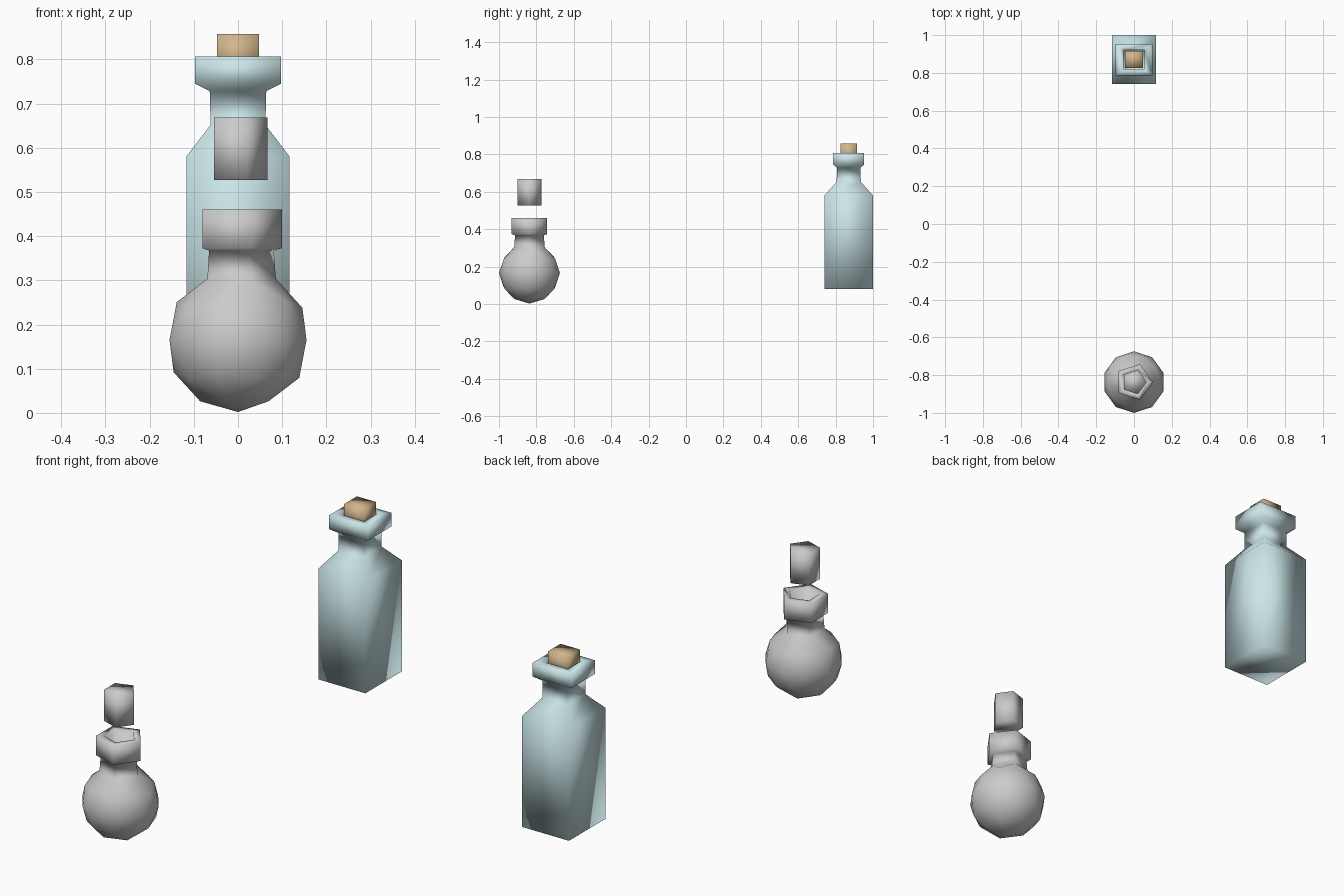
import bpy, bmesh, math

if "Cube" in bpy.data.objects:
    bpy.data.objects.remove(bpy.data.objects["Cube"])


def finish(bm, name, mat=None):
    bmesh.ops.recalc_face_normals(bm, faces=bm.faces)
    mesh = bpy.data.meshes.new(name)
    bm.to_mesh(mesh)
    bm.free()
    mesh.shade_smooth()
    ob = bpy.data.objects.new(name, mesh)
    bpy.context.collection.objects.link(ob)
    if mat:
        mesh.materials.append(mat)
    return ob


def material(name, color):
    m = bpy.data.materials.new(name)
    m.diffuse_color = color
    m.use_nodes = True
    m.node_tree.nodes["Principled BSDF"].inputs["Base Color"].default_value = m.diffuse_color
    return m


def loft(bm, rings, cap_start=True):
    """Bridge equal-length vertex rings and cap the ends."""
    for a, b in zip(rings, rings[1:]):
        n = len(a)
        for i in range(n):
            j = (i + 1) % n
            bm.faces.new((a[i], a[j], b[j], b[i]))
    if cap_start:
        bm.faces.new(rings[0][::-1])
    bm.faces.new(rings[-1])


def rect(bm, hx, hy, z, cy):
    return [bm.verts.new((sx * hx, cy + sy * hy, z))
            for sx, sy in ((-1, -1), (1, -1), (1, 1), (-1, 1))]


def pentagon(bm, r, z, cy):
    return [bm.verts.new((r * math.cos(i * math.tau / 5),
                          cy + r * math.sin(i * math.tau / 5), z)) for i in range(5)]


glass = material("pale_glass", (0.60, 0.79, 0.81, 1))
cork_mat = material("cork", (0.64, 0.46, 0.26, 1))

# Square bottle: body, shoulder, neck, lip and shallow mouth
CY = 0.87
bm = bmesh.new()
profile = [(0.117, 0.13, 0.08), (0.117, 0.13, 0.58), (0.062, 0.065, 0.652),
           (0.064, 0.062, 0.728), (0.097, 0.083, 0.745), (0.097, 0.083, 0.807),
           (0.055, 0.05, 0.807), (0.055, 0.05, 0.76)]
loft(bm, [rect(bm, hx, hy, z, CY) for hx, hy, z in profile])
finish(bm, "square_bottle", glass)

# Cork
bm = bmesh.new()
loft(bm, [rect(bm, 0.048, 0.045, z, CY) for z in (0.765, 0.857)])
finish(bm, "square_bottle_cork", cork_mat)

# Round flask: faceted sphere whose top fan is opened and drawn up into a neck
FY, R, CZ = -0.837, 0.163, 0.165
bm = bmesh.new()
bmesh.ops.create_icosphere(bm, subdivisions=2, radius=R)
bmesh.ops.translate(bm, verts=bm.verts, vec=(0, FY, CZ))
top = max(bm.verts, key=lambda v: v.co.z)
ring = [e.other_vert(top) for e in top.link_edges]
ring.sort(key=lambda v: math.atan2(v.co.y - FY, v.co.x) % (math.tau - 1e-4))
bmesh.ops.delete(bm, geom=[top], context='VERTS')
neck = [(0.081, 0.367), (0.1, 0.373), (0.1, 0.46), (0.067, 0.46), (0.06, 0.38)]
loft(bm, [ring] + [pentagon(bm, r, z, FY) for r, z in neck], cap_start=False)
finish(bm, "round_flask")

# Raised five-sided stopper
bm = bmesh.new()
loft(bm, [pentagon(bm, 0.067, z, FY) for z in (0.527, 0.668)])
finish(bm, "flask_stopper")
